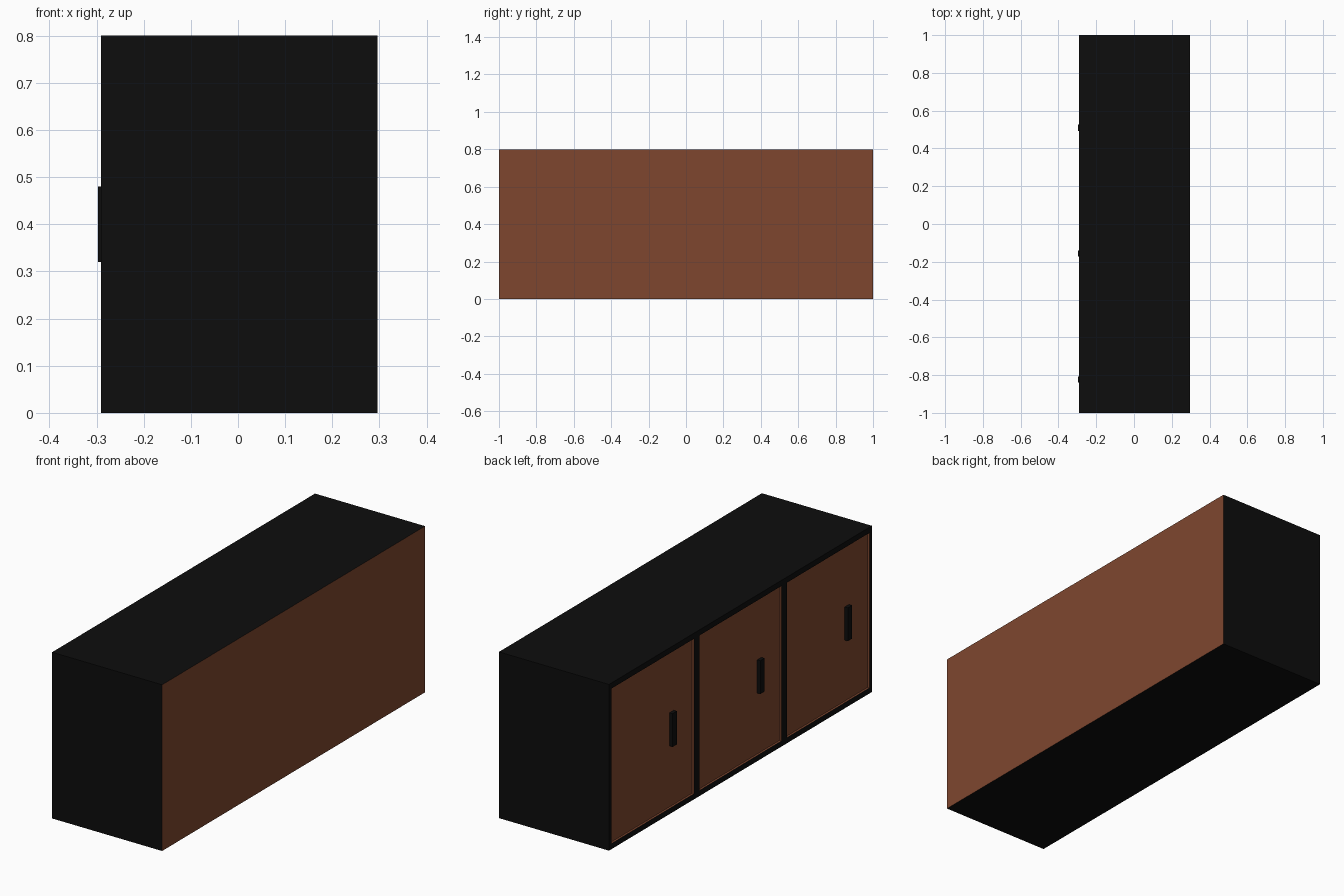
import bpy
import bmesh
from mathutils import Vector

if "Cube" in bpy.data.objects:
    bpy.data.objects.remove(bpy.data.objects["Cube"], do_unlink=True)

FRONT, BACK, HEIGHT = -0.29, 0.296, 0.8
UNIT = 2 / 3          # width of one cupboard unit
EDGE, RAIL = 0.02, 0.027
RECESS = 0.01


def make_material(name, rgb):
    mat = bpy.data.materials.new(name)
    mat.use_nodes = True
    color = (*rgb, 1)
    mat.diffuse_color = color
    mat.node_tree.nodes["Principled BSDF"].inputs["Base Color"].default_value = color
    return mat


def add_box(bm, low, high):
    low, high = Vector(low), Vector(high)
    verts = bmesh.ops.create_cube(bm, size=1)["verts"]
    for v in verts:
        v.co = (low + high) / 2 + v.co * (high - low)


def finish(bm, name, mats):
    mesh = bpy.data.meshes.new(name)
    bm.to_mesh(mesh)
    bm.free()
    for mat in mats:
        mesh.materials.append(mat)
    obj = bpy.data.objects.new(name, mesh)
    bpy.context.collection.objects.link(obj)


black = make_material("black_lacquer", (0.004, 0.004, 0.004))
brown = make_material("brown_wood", (0.21, 0.062, 0.028))
centers = [-UNIT, 0, UNIT]
half = UNIT / 2 - EDGE

# Cabinet body, cut along the door outlines
bm = bmesh.new()
add_box(bm, (FRONT, -1, 0), (BACK, 1, HEIGHT))
cuts = [((0, c + s * half, 0), (0, 1, 0)) for c in centers for s in (-1, 1)]
cuts += [((0, 0, z), (0, 0, 1)) for z in (RAIL, HEIGHT - RAIL)]
for point, normal in cuts:
    bmesh.ops.bisect_plane(bm, geom=bm.verts[:] + bm.edges[:] + bm.faces[:],
                           plane_co=point, plane_no=normal)

# Doors sunk into the frame
bm.normal_update()


def is_door(face):
    mid = face.calc_center_median()
    return (face.normal.x < -0.9 and RAIL < mid.z < HEIGHT - RAIL
            and any(abs(mid.y - c) < 0.01 for c in centers))


doors = bmesh.ops.extrude_discrete_faces(bm, faces=[f for f in bm.faces if is_door(f)])["faces"]
for door in doors:
    bmesh.ops.translate(bm, verts=door.verts[:], vec=(RECESS, 0, 0))

# Brown doors, recess sides and back; black elsewhere
bm.normal_update()
for f in bm.faces:
    x = f.calc_center_median().x
    f.material_index = int(x > BACK - 0.001 or FRONT + 0.001 < x < FRONT + RECESS + 0.001)
bmesh.ops.dissolve_limit(bm, angle_limit=0.01, verts=bm.verts[:], edges=bm.edges[:],
                         delimit={"MATERIAL"})
finish(bm, "cabinet_body", [black, brown])

# Upright bar handles
for i, c in enumerate(centers, 1):
    bm = bmesh.new()
    y = c - 0.157
    add_box(bm, (-0.297, y - 0.016, 0.32), (FRONT + RECESS, y + 0.016, 0.48))
    finish(bm, f"door_handle_{i}", [black])
